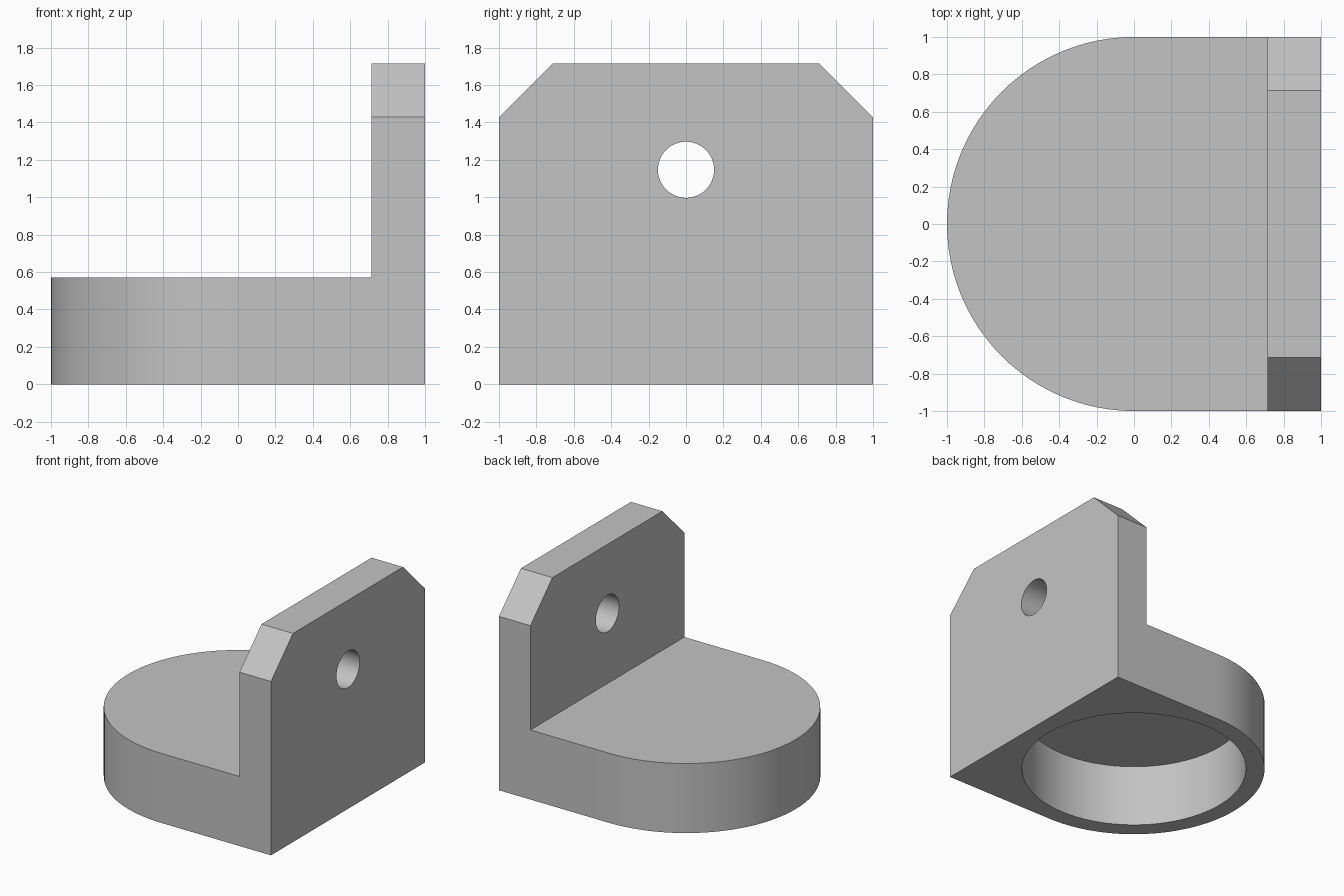
import bpy
import bmesh
from math import sin, cos, pi
from mathutils import Vector, Matrix

cube = bpy.data.objects.get("Cube")
if cube:
    bpy.data.objects.remove(cube, do_unlink=True)

# Main proportions
U = 1 / 3.5
BASE_H = 2 * U
PLATE_X = 1 - U
TOP = 6 * U
SEGS = 96

grey = bpy.data.materials.new("plain grey")
grey.use_nodes = True
colour = (0.55, 0.55, 0.55, 1)
grey.diffuse_color = colour
grey.node_tree.nodes["Principled BSDF"].inputs["Base Color"].default_value = colour


def prism(name, outline, sweep):
    """Extrude a closed 3D outline along a vector."""
    bm = bmesh.new()
    face = bm.faces.new([bm.verts.new(p) for p in outline])
    new = bmesh.ops.extrude_face_region(bm, geom=[face])["geom"]
    moved = [v for v in new if isinstance(v, bmesh.types.BMVert)]
    bmesh.ops.translate(bm, verts=moved, vec=Vector(sweep))
    bmesh.ops.recalc_face_normals(bm, faces=bm.faces)
    return finish(name, bm)


def cylinder(name, radius, depth, matrix):
    bm = bmesh.new()
    bmesh.ops.create_cone(bm, cap_ends=True, segments=SEGS, radius1=radius,
                          radius2=radius, depth=depth, matrix=matrix)
    return finish(name, bm)


def finish(name, bm):
    mesh = bpy.data.meshes.new(name)
    bm.to_mesh(mesh)
    bm.free()
    mesh.materials.append(grey)
    obj = bpy.data.objects.new(name, mesh)
    bpy.context.collection.objects.link(obj)
    return obj


def combine(target, other, operation):
    """Apply a boolean and discard the helper."""
    other.hide_render = True
    mod = target.modifiers.new(operation.lower(), "BOOLEAN")
    mod.operation = operation
    mod.solver = "EXACT"
    mod.object = other
    bpy.context.view_layer.objects.active = target
    bpy.ops.object.modifier_apply(modifier=mod.name)
    bpy.data.objects.remove(other, do_unlink=True)


# Round-ended base
half = SEGS // 2
arc = [(cos(pi / 2 + pi * i / half), sin(pi / 2 + pi * i / half), 0)
       for i in range(half + 1)]
bracket = prism("bracket", arc + [(1, -1, 0), (1, 1, 0)], (0, 0, BASE_H))

# Upright plate with chamfered top corners
side = [(1, 0), (1, TOP - U), (1 - U, TOP)]
outline = [(PLATE_X, y, z) for y, z in side]
outline += [(PLATE_X, -y, z) for y, z in reversed(side)]
combine(bracket, prism("upright_plate", outline, (U, 0, 0)), "UNION")

# Blind round pocket in the underside
depth = 0.514
combine(bracket, cylinder("pocket_cutter", 3 * U, 2 * depth, Matrix()), "DIFFERENCE")

# Through hole in the plate
across = Matrix.Translation((1 - U / 2, 0, 1.147)) @ Matrix.Rotation(pi / 2, 4, "Y")
combine(bracket, cylinder("hole_cutter", 0.15, 2 * U, across), "DIFFERENCE")

# Smooth curved walls, crisp edges
bpy.ops.object.select_all(action="DESELECT")
bracket.select_set(True)
bpy.context.view_layer.objects.active = bracket
bpy.ops.object.shade_smooth_by_angle(angle=pi / 6)
